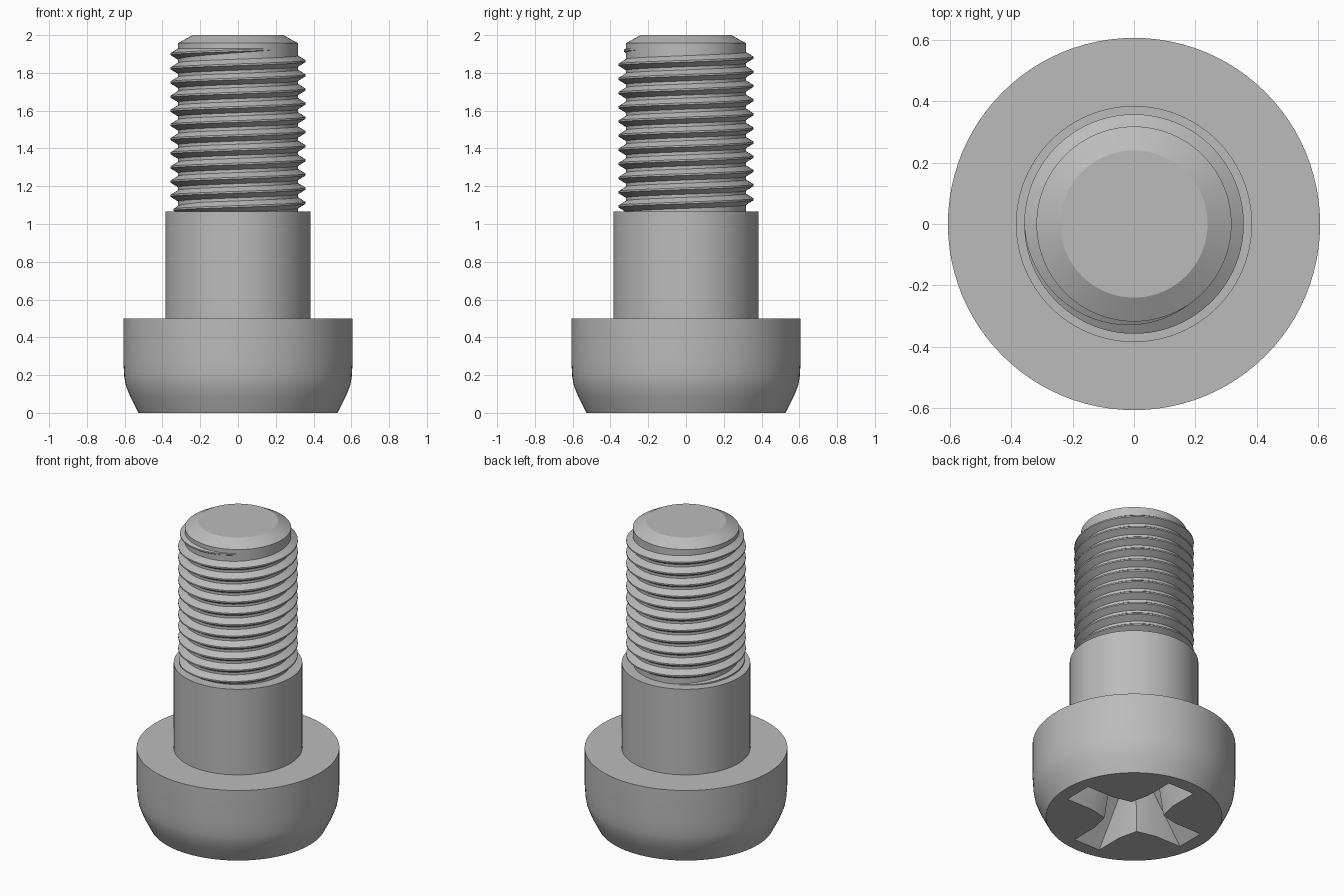
import bpy, bmesh, math

old = bpy.data.objects.get("Cube")
if old:
    bpy.data.objects.remove(old, do_unlink=True)

SEGMENTS = 96
PITCH = 0.075

steel = bpy.data.materials.new("grey_steel")
steel.use_nodes = True
GREY = (0.5, 0.5, 0.5, 1)
steel.diffuse_color = GREY
bsdf = next(n for n in steel.node_tree.nodes if n.type == 'BSDF_PRINCIPLED')
bsdf.inputs["Base Color"].default_value = GREY


def loft(name, rings):
    """Skin a list of equal-length closed rings and cap both ends."""
    bm = bmesh.new()
    loops = [[bm.verts.new(p) for p in ring] for ring in rings]
    for a, b in zip(loops, loops[1:]):
        for i in range(len(a)):
            j = (i + 1) % len(a)
            bm.faces.new((a[i], a[j], b[j], b[i]))
    bm.faces.new(loops[0])
    bm.faces.new(loops[-1])
    bmesh.ops.recalc_face_normals(bm, faces=bm.faces)
    mesh = bpy.data.meshes.new(name)
    bm.to_mesh(mesh)
    bm.free()
    mesh.materials.append(steel)
    obj = bpy.data.objects.new(name, mesh)
    bpy.context.collection.objects.link(obj)
    return obj


def activate(obj):
    bpy.ops.object.select_all(action='DESELECT')
    obj.select_set(True)
    bpy.context.view_layer.objects.active = obj


def circle(r, z):
    turn = math.tau / SEGMENTS
    return [(r * math.cos(i * turn), r * math.sin(i * turn), z) for i in range(SEGMENTS)]


def cross(tip, half, flare, notch, z):
    """Four-armed outline with flared inner corners."""
    arm = [(tip, -half), (tip, half), (flare, half), (notch, notch), (half, flare)]
    points = []
    for k in range(4):
        c, s = round(math.cos(k * math.pi / 2)), round(math.sin(k * math.pi / 2))
        points += [(x * c - y * s, x * s + y * c, z) for x, y in arm]
    return points


# Screw body: rounded head, shoulder, threaded core and chamfered tip
profile = [(0.527, 0), (0.57, 0.085), (0.594, 0.145), (0.602, 0.19), (0.607, 0.27),
           (0.607, 0.5), (0.385, 0.5), (0.385, 1.065), (0.318, 1.065),
           (0.318, 1.957), (0.24, 2.0)]
body = loft("screw_body", [circle(r, z) for r, z in profile])

# Cross-shaped driver recess in the underside of the head
cutter = loft("recess_cutter", [cross(0.447, 0.097, 0.25, 0.126, -0.01),
                                cross(0.19, 0.075, 0.15, 0.095, 0.32)])
cutter.hide_render = True
cut = body.modifiers.new("recess", 'BOOLEAN')
cut.operation = 'DIFFERENCE'
cut.solver = 'EXACT'
cut.object = cutter
activate(body)
bpy.ops.object.modifier_apply(modifier=cut.name)
bpy.data.objects.remove(cutter, do_unlink=True)

# Right-handed thread ridge that fades in at the shoulder and out at the tip
FIRST, LAST = 0.25, 11.88
BASE, FLAT, SLOPE = 0.30, 0.0045, 0.62
sections = []
steps = round((LAST - FIRST) * SEGMENTS)
for i in range(steps + 1):
    t = FIRST + i / SEGMENTS
    fade = max(0, min(1, (t - FIRST) / 0.4, (LAST - t) / 0.38))
    crest = 0.314 + 0.044 * fade
    wide = FLAT + (crest - BASE) * SLOPE
    z = 1.037 + PITCH * t
    c, s = math.cos(math.tau * t), math.sin(math.tau * t)
    outline = [(BASE, -wide), (crest, -FLAT), (crest, FLAT), (BASE, wide)]
    sections.append([(r * c, r * s, z + dz) for r, dz in outline])
thread = loft("thread", sections)

for part in (body, thread):
    activate(part)
    bpy.ops.object.shade_smooth_by_angle(angle=math.radians(25))
